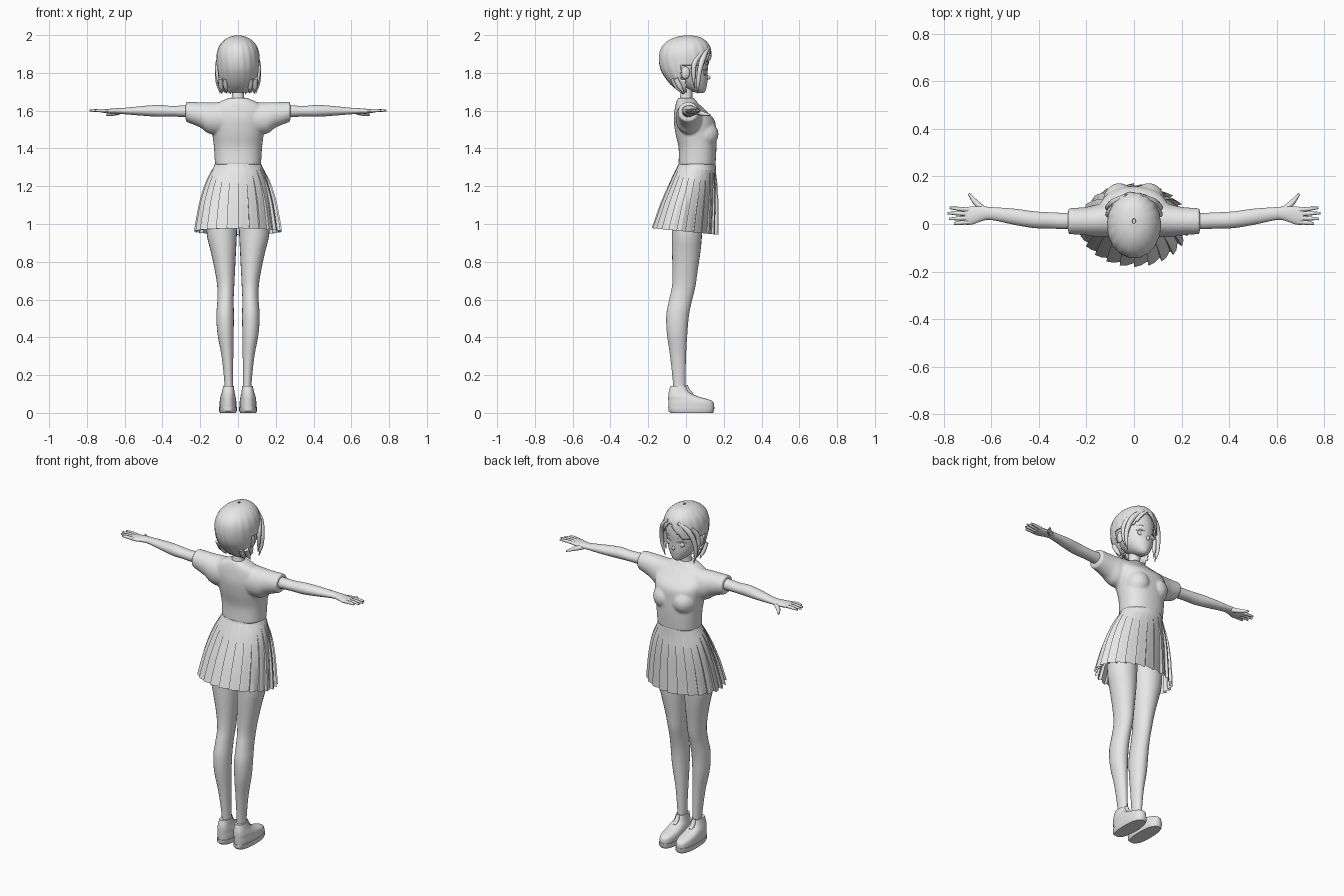
import bpy, bmesh, math
from mathutils import Vector

if "Cube" in bpy.data.objects:
    bpy.data.objects.remove(bpy.data.objects["Cube"])

GREY = bpy.data.materials.new("light_grey")
GREY.diffuse_color = (0.8, 0.8, 0.8, 1)
GREY.use_nodes = True
GREY.node_tree.nodes["Principled BSDF"].inputs["Base Color"].default_value = GREY.diffuse_color


def finish(ob, angle=40):
    ob.data.materials.clear()
    ob.data.materials.append(GREY)
    bpy.ops.object.select_all(action='DESELECT')
    ob.select_set(True)
    bpy.context.view_layer.objects.active = ob
    if angle:
        bpy.ops.object.shade_smooth_by_angle(angle=math.radians(angle))
    return ob


def from_bmesh(name, bm, angle=40):
    bmesh.ops.recalc_face_normals(bm, faces=bm.faces[:])
    me = bpy.data.meshes.new(name)
    bm.to_mesh(me)
    bm.free()
    ob = bpy.data.objects.new(name, me)
    bpy.context.collection.objects.link(ob)
    return finish(ob, angle)


def spline(rows, k):
    """Smooth in-between rows (Catmull-Rom)."""
    out = []
    rows = [Vector(r) for r in rows]
    for i in range(len(rows) - 1):
        b, c = rows[i], rows[i + 1]
        a = rows[i - 1] if i else b
        d = rows[i + 2] if i + 2 < len(rows) else c
        for j in range(k):
            t = j / k
            out.append(0.5 * (2 * b + (c - a) * t + (2 * a - 5 * b + 4 * c - d) * t * t
                              + (3 * b - a - 3 * c + d) * t ** 3))
    return out + [rows[-1]]


def loft(name, rows, axis='z', side=1, n=24, k=4, power=2.0, shape=None,
         caps=True, keep=None, angle=40):
    """Rows are (position on axis, centre 1, centre 2, radius 1, radius 2)."""
    bm = bmesh.new()
    rings = []
    for t, c1, c2, r1, r2 in spline(rows, k):
        ring = []
        for i in range(n):
            a = 2 * math.pi * i / n
            ca, sa = math.cos(a), math.sin(a)
            f = shape(a, t) if shape else 1
            u = c1 + r1 * f * math.copysign(abs(ca) ** (2 / power), ca)
            v = c2 + r2 * f * math.copysign(abs(sa) ** (2 / power), sa)
            p = (u, v, t) if axis == 'z' else (t, u, v)
            ring.append(bm.verts.new((p[0] * side, p[1], p[2])))
        rings.append(ring)
    for A, B in zip(rings, rings[1:]):
        for i in range(n):
            j = (i + 1) % n
            bm.faces.new((A[i], A[j], B[j], B[i]))
    if caps:
        bm.faces.new(rings[0])
        bm.faces.new(rings[-1])
    if keep:
        bad = [f for f in bm.faces if not keep(f.calc_center_median())]
        bmesh.ops.delete(bm, geom=bad, context='FACES')
    return from_bmesh(name, bm, angle)


def blob(name, loc, radii, seg=20):
    bm = bmesh.new()
    bmesh.ops.create_uvsphere(bm, u_segments=seg, v_segments=seg // 2, radius=1)
    bmesh.ops.scale(bm, vec=radii, verts=bm.verts)
    bmesh.ops.translate(bm, vec=loc, verts=bm.verts)
    return from_bmesh(name, bm)


def tube(name, pts, radii, side=1, res=2):
    cu = bpy.data.curves.new(name, 'CURVE')
    cu.dimensions = '3D'
    cu.bevel_depth, cu.bevel_resolution, cu.resolution_u = 1, res, 5
    cu.use_fill_caps = True
    sp = cu.splines.new('BEZIER')
    sp.bezier_points.add(len(pts) - 1)
    for bp, p, r in zip(sp.bezier_points, pts, radii):
        bp.co = (p[0] * side, p[1], p[2])
        bp.radius = r
        bp.handle_left_type = bp.handle_right_type = 'AUTO'
    ob = bpy.data.objects.new(name, cu)
    bpy.context.collection.objects.link(ob)
    bpy.ops.object.select_all(action='DESELECT')
    ob.select_set(True)
    bpy.context.view_layer.objects.active = ob
    bpy.ops.object.convert(target='MESH')
    return finish(bpy.context.view_layer.objects.active, 50)


# Shirt: torso, bust and sleeves fused into one skin
parts = [loft("shirt", [(1.31, 0, .058, .122, .098), (1.40, 0, .061, .127, .1),
                        (1.48, 0, .052, .137, .108), (1.55, 0, .043, .15, .108),
                        (1.60, 0, .022, .15, .083), (1.64, 0, .005, .11, .058),
                        (1.668, 0, 0, .045, .042)], n=40, power=2.3)]
for s in (1, -1):
    parts.append(loft("sleeve", [(-.02, .03, 1.56, .08, .085), (.14, .015, 1.56, .07, .085),
                                 (.2, .012, 1.578, .06, .067), (.277, .012, 1.594, .054, .052)],
                      'x', s, n=32))
    parts.append(blob("bust", (s * .062, .09, 1.475), (.07, .083, .075)))
bpy.ops.object.select_all(action='DESELECT')
for p in parts:
    p.select_set(True)
bpy.context.view_layer.objects.active = parts[0]
bpy.ops.object.join()
shirt = bpy.context.view_layer.objects.active
m = shirt.modifiers.new("fuse", 'REMESH')
m.mode, m.voxel_size = 'VOXEL', .007
m = shirt.modifiers.new("soften", 'SMOOTH')
m.factor, m.iterations = .5, 5
for mod in [x.name for x in shirt.modifiers if x.type in ('REMESH', 'SMOOTH')]:
    bpy.ops.object.modifier_apply(modifier=mod)
finish(shirt, 50)

# Pleated skirt with a slanted hem
PLEATS = 24
bm = bmesh.new()
rings = []
for z, cy, rx, ry, d in spline([(1.318, .058, .12, .097, .0), (1.26, .046, .15, .112, .02),
                                (1.2, .037, .174, .127, .035), (1.1, .018, .2, .147, .045),
                                (.96, -.005, .222, .168, .05)], 2):
    ring = []
    for j in range(PLEATS):
        for u, h in ((0, 1), (.5, .3), (.98, -1), (1.08, -1)):
            a = 2 * math.pi * (j + u) / PLEATS
            f = 1 + d * h
            y = cy + ry * f * math.sin(a)
            low = (1.318 - z) / .358
            ring.append(bm.verts.new((rx * f * math.cos(a), y, z - .1 * y * low)))
    rings.append(ring)
for A, B in zip(rings, rings[1:]):
    for i in range(len(A)):
        j = (i + 1) % len(A)
        bm.faces.new((A[i], A[j], B[j], B[i]))
skirt = from_bmesh("pleated_skirt", bm, 25)
loft("waistband", [(1.285, 0, .055, .136, .104), (1.318, 0, .058, .123, .099)],
     n=40, k=1, caps=False)
loft("hips", [(1.1, 0, .01, .12, .07), (1.15, 0, .02, .14, .085), (1.22, 0, .04, .135, .09),
              (1.31, 0, .058, .11, .088)])

for s in (1, -1):
    # Leg
    loft("leg", [(.09, .048, -.035, .024, .034), (.16, .049, -.036, .023, .033),
                 (.3, .056, -.042, .031, .042), (.42, .066, -.047, .043, .054),
                 (.52, .068, -.044, .046, .06), (.6, .066, -.028, .043, .061),
                 (.67, .065, -.012, .045, .062), (.75, .069, -.005, .053, .066),
                 (.85, .077, .001, .066, .075), (.95, .086, .005, .08, .08),
                 (1.1, .085, .008, .082, .08), (1.2, .08, .03, .06, .06)], side=s)
    # Shoe upper, sole, tongue and laces
    loft("shoe", [(.02, .053, .028, .044, .119), (.05, .053, .027, .045, .12),
                  (.068, .053, .018, .043, .112), (.085, .053, -.012, .04, .082),
                  (.108, .052, -.036, .034, .056), (.142, .05, -.041, .028, .042)],
         side=s, n=32, power=2.4)
    loft("shoe_sole", [(0, .053, .03, .042, .112), (.01, .053, .028, .047, .121),
                       (.03, .053, .028, .047, .122)], side=s, n=32, k=1, power=2.5)
    tube("shoe_tongue", [(.052, .03, .095), (.052, .008, .118), (.052, -.002, .145)],
         (.012, .014, .011), s)
    for y, z in ((.052, .085), (.036, .094), (.02, .106)):
        tube("shoelace", [(.028, y - .008, z - .01), (.052, y, z + .003), (.076, y - .008, z - .01)],
             (.004,) * 3, s, 1)
    # Arm and palm
    loft("arm", [(.2, .012, 1.597, .034, .034), (.28, .012, 1.597, .034, .031),
                 (.35, .015, 1.597, .034, .028), (.42, .018, 1.599, .035, .031),
                 (.5, .03, 1.599, .034, .026), (.6, .044, 1.598, .027, .017),
                 (.64, .043, 1.598, .031, .015), (.68, .036, 1.597, .038, .013),
                 (.712, .033, 1.598, .036, .009)], 'x', s)
    # Fingers and thumb
    for y0, y1, tip in ((.059, .068, .775), (.042, .046, .785), (.025, .022, .777), (.008, .001, .757)):
        tube("finger", [(.69, y0, 1.598), (.735, (y0 + y1) / 2, 1.601), (tip, y1, 1.6)],
             (.0095, .009, .005), s)
    tube("thumb", [(.632, .06, 1.592), (.665, .09, 1.584), (.695, .127, 1.577)],
         (.014, .012, .005), s)
    # Ear, eye, lash and brow
    blob("ear", (s * .094, -.003, 1.80), (.013, .024, .034), 14)
    blob("eye", (s * .039, .1, 1.8), (.021, .008, .014), 14)
    for name, z, y in (("lash", 1.815, .106), ("brow", 1.842, .108)):
        tube(name, [(.015, y + .006, z - .003), (.04, y, z + .003), (.065, y - .019, z - .002)],
             (.002, .003, .0015), s, 1)
    # Loose hair locks framing the face and the nape
    tube("face_lock", [(.03, .118, 1.935), (.082, .093, 1.885), (.108, .072, 1.81),
                       (.108, .065, 1.75), (.094, .06, 1.69)], (.01, .016, .013, .01, .002), s)
    tube("temple_lock", [(.085, .075, 1.9), (.106, .045, 1.85), (.108, .04, 1.79),
                         (.1, .045, 1.72)], (.012, .014, .011, .002), s)
    for x, y, z in ((.085, -.02, 1.69), (.06, -.035, 1.692), (.04, -.025, 1.688)):
        tube("nape_lock", [(x + .008, y - .035, 1.77), (x + .005, y - .012, 1.725), (x, y + .012, z)],
             (.014, .013, .002), s)

# Neck, head, nose and mouth
loft("neck", [(1.62, 0, -.002, .055, .04), (1.66, 0, .0, .036, .034), (1.7, 0, .004, .031, .032),
              (1.76, 0, .01, .036, .038)])
loft("head", [(1.693, 0, .076, .012, .014), (1.703, 0, .066, .03, .036), (1.725, 0, .045, .054, .064),
              (1.76, 0, .026, .077, .088), (1.80, 0, .014, .091, .1), (1.86, 0, .004, .099, .114),
              (1.92, 0, .0, .09, .108), (1.96, 0, .0, .06, .075), (1.978, 0, 0, .015, .02)], n=32)
blob("nose", (0, .113, 1.776), (.009, .017, .013), 12)
tube("mouth", [(-.017, .101, 1.737), (0, .108, 1.736), (.017, .101, 1.737)], (.001, .003, .001), 1, 1)


# Hair cap: ribbed shell, open over the face and ears
def ribs(a, z):
    return 1 + .009 * math.sin(18 * a + 14 * z) * min(1, (2.0 - z) / .06)


def hair_area(c):
    if c.y < -.025:
        return True
    if c.z < 1.76:
        return c.y < .0
    return c.z > 1.845 + .085 * max(0, 1 - abs(c.x - .012) / .07) * (c.y > .03)


hair = loft("hair", [(1.695, 0, .04, .088, .068), (1.74, 0, .02, .1, .103), (1.8, 0, .003, .109, .129),
                     (1.85, 0, -.003, .113, .139), (1.9, 0, -.003, .112, .139),
                     (1.94, 0, .0, .1, .127), (1.97, 0, .005, .077, .1),
                     (1.99, 0, .01, .045, .062), (1.999, 0, .012, .008, .01)],
            n=96, k=5, shape=ribs, caps=False, keep=hair_area, angle=60)
m = hair.modifiers.new("thickness", 'SOLIDIFY')
m.thickness, m.offset = .006, -1
